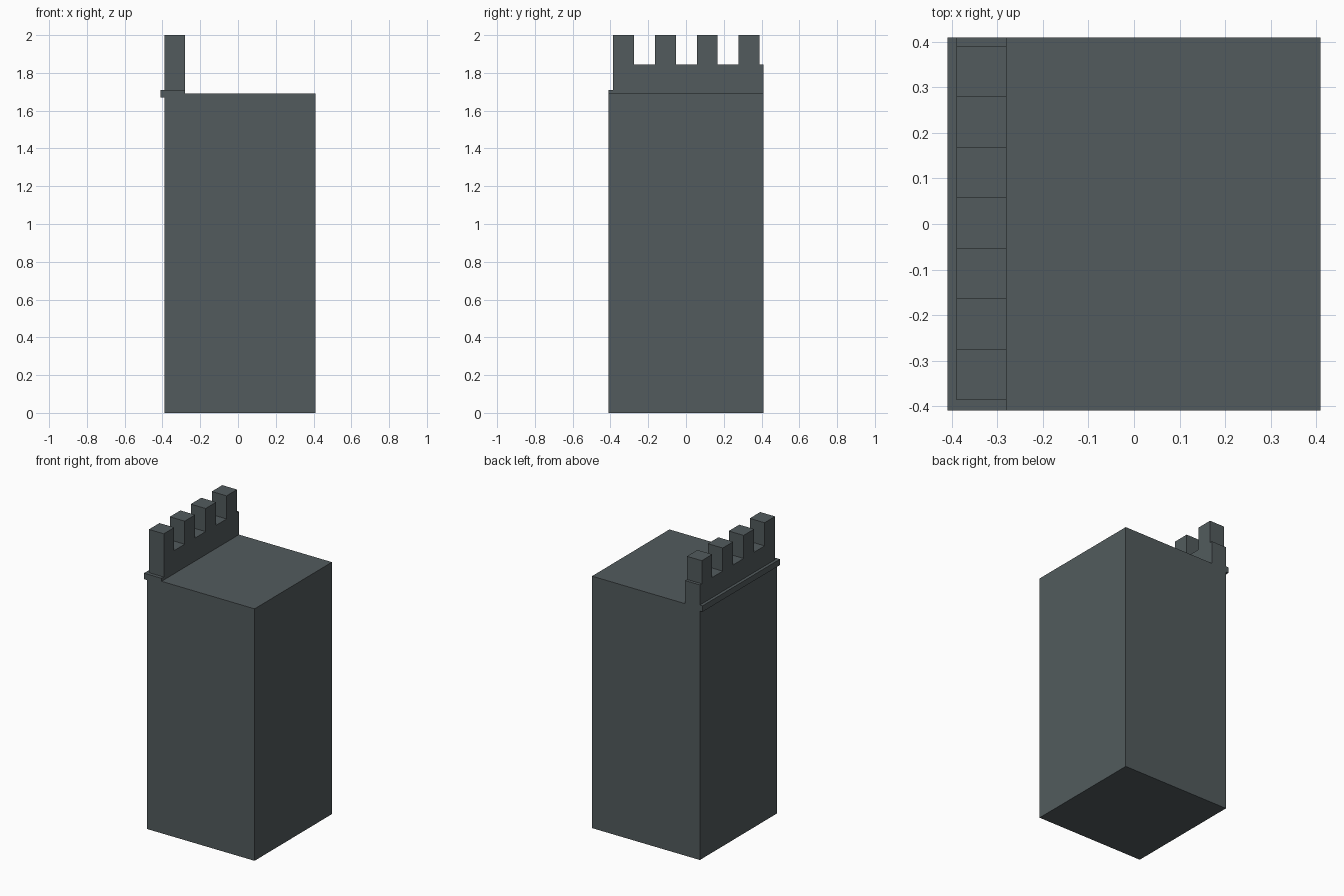
import bpy, bmesh

if "Cube" in bpy.data.objects:
    bpy.data.objects.remove(bpy.data.objects["Cube"])

stone = bpy.data.materials.new("slate_stone")
stone.diffuse_color = (0.085, 0.105, 0.11, 1)
stone.use_nodes = True
stone.node_tree.nodes["Principled BSDF"].inputs["Base Color"].default_value = stone.diffuse_color


def prism(name, outline, axis, lo, hi):
    """Extrude a 2D outline along x (outline is y,z) or y (outline is x,z)."""
    def place(p, d):
        return (d, p[0], p[1]) if axis == "x" else (p[0], d, p[1])
    bm = bmesh.new()
    face = bm.faces.new([bm.verts.new(place(p, lo)) for p in outline])
    ext = bmesh.ops.extrude_face_region(bm, geom=[face])
    moved = [v for v in ext["geom"] if isinstance(v, bmesh.types.BMVert)]
    shift = hi - lo
    bmesh.ops.translate(bm, verts=moved,
                        vec=(shift, 0, 0) if axis == "x" else (0, shift, 0))
    bmesh.ops.recalc_face_normals(bm, faces=bm.faces[:])
    mesh = bpy.data.meshes.new(name)
    bm.to_mesh(mesh)
    bm.free()
    mesh.materials.append(stone)
    obj = bpy.data.objects.new(name, mesh)
    bpy.context.collection.objects.link(obj)
    return obj


def rect(a0, a1, z0, z1):
    return [(a0, z0), (a1, z0), (a1, z1), (a0, z1)]


HALF = 0.41                    # half depth of the tower
OUT, INN = -0.39, -0.28        # outer and inner faces of the parapet
ROOF, LEDGE_TOP = 1.69, 1.71
GAP_Z, TOP = 1.845, 2.0
START, STEP = -0.387, 0.111    # merlon start and width

# Tower body
prism("tower_body", rect(OUT, HALF, 0, ROOF), "y", -HALF, HALF)

# Parapet wall with four merlons, as one crenellated profile
outline = [(START, ROOF)]
for i in range(4):
    y = START + 2 * i * STEP
    if i:
        outline.append((y, GAP_Z))
    outline += [(y, TOP), (y + STEP, TOP), (y + STEP, GAP_Z)]
outline += [(HALF, GAP_Z), (HALF, ROOF)]
prism("battlement_wall", outline, "x", OUT, INN)

# Ledge along the outer side, and its return at the front corner
prism("side_ledge", rect(-HALF, HALF, 1.67, LEDGE_TOP), "x", -HALF, OUT)
prism("front_ledge", rect(-HALF, START, ROOF, LEDGE_TOP), "x", OUT, INN)
